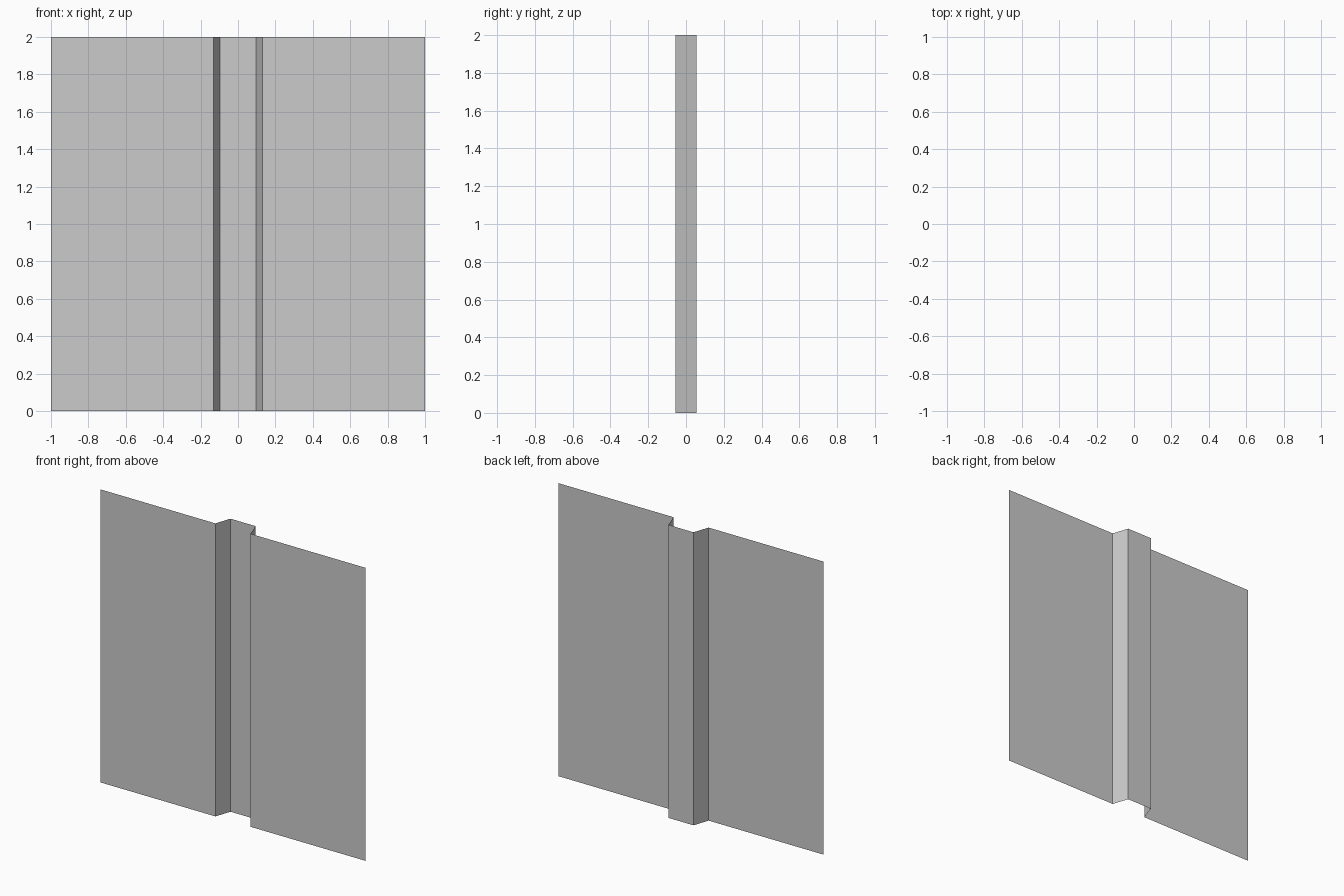
import bpy, bmesh

if "Cube" in bpy.data.objects:
    bpy.data.objects.remove(bpy.data.objects["Cube"])

# Cross-section of the right half (x, y); mirrored for the left half
half = [(0.095, 0.055), (0.132, -0.055), (1.0, -0.055)]
profile = [(-x, y) for x, y in reversed(half)] + half
height = 2.0

# Thin sheet panel with a central rib pressed towards the back
bm = bmesh.new()
verts = [bm.verts.new((x, y, 0)) for x, y in profile]
edges = [bm.edges.new(pair) for pair in zip(verts, verts[1:])]
extruded = bmesh.ops.extrude_edge_only(bm, edges=edges)["geom"]
top = [g for g in extruded if isinstance(g, bmesh.types.BMVert)]
bmesh.ops.translate(bm, verts=top, vec=(0, 0, height))

# Face the sheet towards the front
bm.normal_update()
flipped = [f for f in bm.faces if f.normal.y > 0]
bmesh.ops.reverse_faces(bm, faces=flipped)

mesh = bpy.data.meshes.new("ribbed_panel")
bm.to_mesh(mesh)
bm.free()
panel = bpy.data.objects.new("ribbed_panel", mesh)
bpy.context.collection.objects.link(panel)
